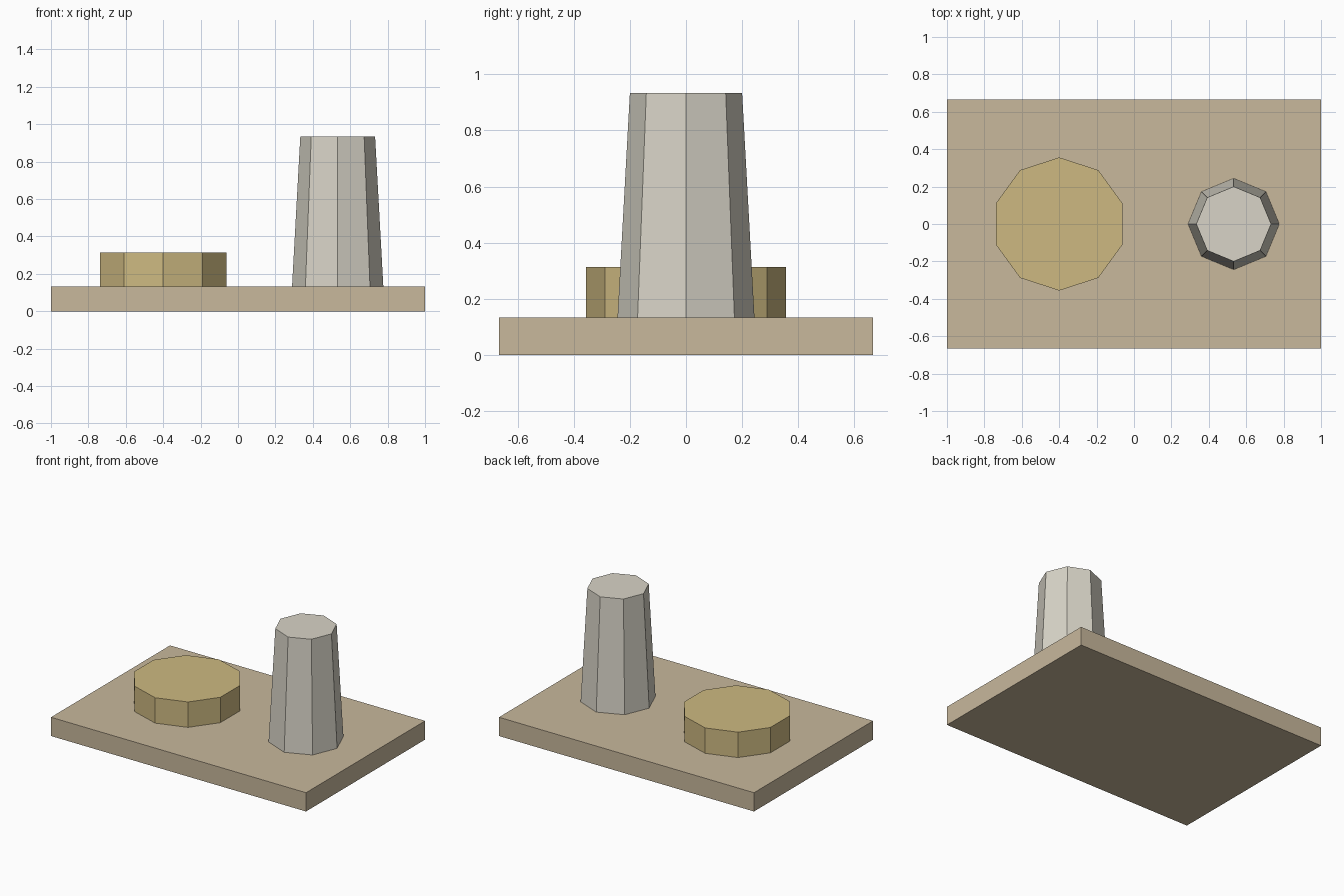
import bpy

cube = bpy.data.objects.get("Cube")
if cube:
    bpy.data.objects.remove(cube, do_unlink=True)


def linear(c):
    c /= 255
    return c / 12.92 if c <= 0.04045 else ((c + 0.055) / 1.055) ** 2.4


def material(name, rgb):
    mat = bpy.data.materials.new(name)
    mat.use_nodes = True
    colour = tuple(linear(c) for c in rgb) + (1.0,)
    mat.diffuse_color = colour
    mat.node_tree.nodes["Principled BSDF"].inputs["Base Color"].default_value = colour
    return mat


def prism(name, sides, x, bottom_radius, top_radius, z, height, mat):
    bpy.ops.mesh.primitive_cone_add(
        vertices=sides, radius1=bottom_radius, radius2=top_radius,
        depth=height, location=(x, 0, z + height / 2))
    obj = bpy.context.object
    obj.name = name
    obj.data.materials.append(mat)


SLAB_HEIGHT = 0.133

# Base slab
bpy.ops.mesh.primitive_cube_add(size=1, location=(0, 0, SLAB_HEIGHT / 2))
slab = bpy.context.object
slab.name = "base_slab"
slab.scale = (2, 1.333, SLAB_HEIGHT)
bpy.ops.object.transform_apply(location=False, rotation=False, scale=True)
slab.data.materials.append(material("tan", (200, 184, 156)))

# Low ten-sided disc
prism("low_disc", 10, -0.4, 0.356, 0.356, SLAB_HEIGHT, 0.18,
      material("straw yellow", (205, 185, 129)))

# Tapered eight-sided tower
prism("tapered_tower", 8, 0.533, 0.244, 0.2, SLAB_HEIGHT, 0.8,
      material("pale stone", (216, 212, 199)))
